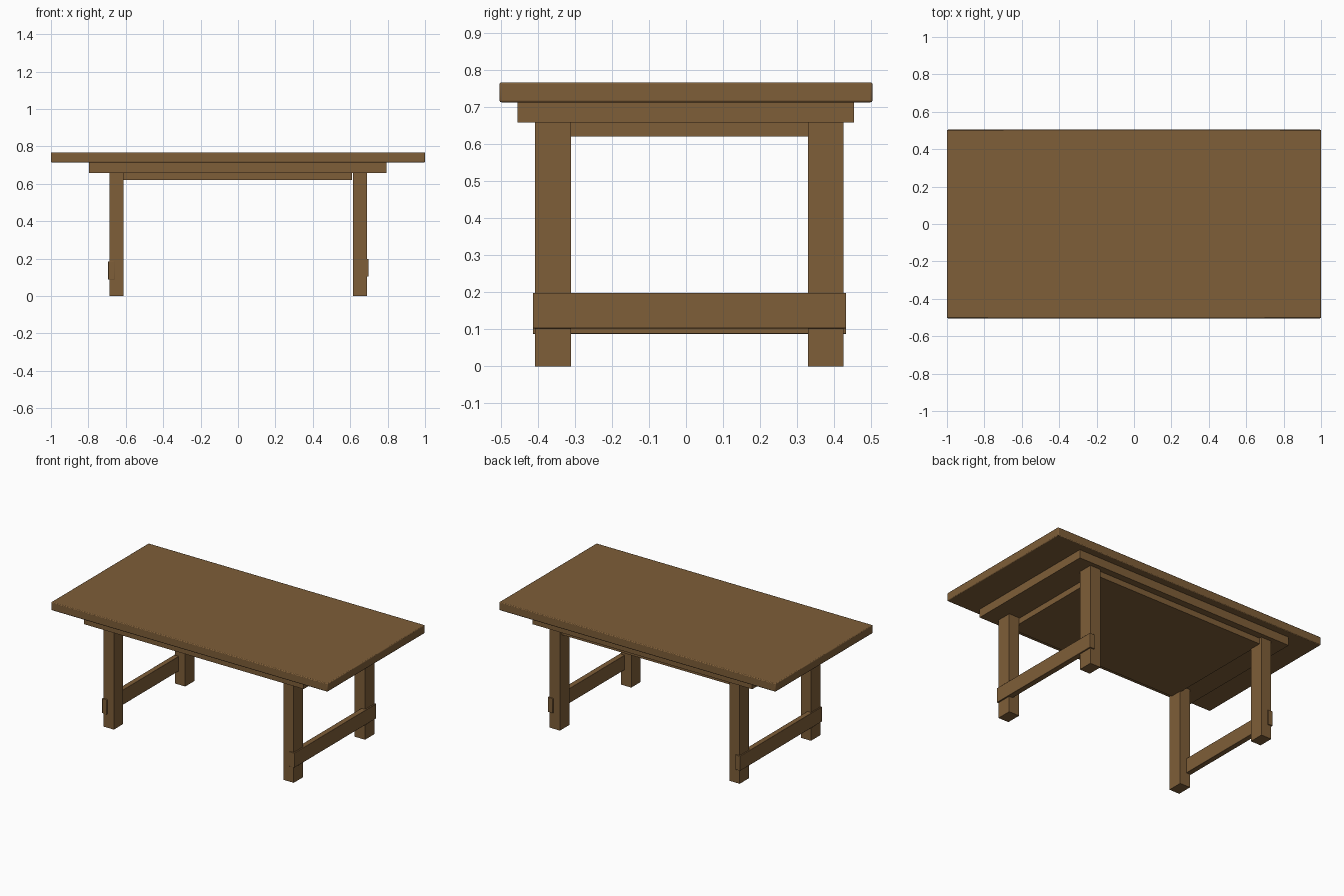
import bpy

if "Cube" in bpy.data.objects:
    bpy.data.objects.remove(bpy.data.objects["Cube"])

wood = bpy.data.materials.new("brown wood")
wood.diffuse_color = (0.21, 0.112, 0.040, 1)
wood.use_nodes = True
wood.node_tree.nodes["Principled BSDF"].inputs["Base Color"].default_value = wood.diffuse_color


def box(name, x, y, z, bevel=0.0):
    """Box from (min, max) pairs, with an optional small bevel."""
    bpy.ops.mesh.primitive_cube_add(
        size=1, location=[(a + b) / 2 for a, b in (x, y, z)])
    ob = bpy.context.object
    ob.name = name
    ob.scale = [b - a for a, b in (x, y, z)]
    bpy.ops.object.transform_apply(location=False, rotation=False, scale=True)
    ob.data.materials.append(wood)
    if bevel:
        mod = ob.modifiers.new("soft edge", 'BEVEL')
        mod.width = bevel
        mod.segments = 2
        bpy.ops.object.shade_smooth_by_angle()
    return ob


# Table top and the two stepped layers under it
box("table_top", (-1, 1), (-0.504, 0.504), (0.714, 0.768), 0.005)
box("apron", (-0.797, 0.793), (-0.455, 0.454), (0.659, 0.716))
box("under_panel", (-0.62, 0.61), (-0.388, 0.409), (0.621, 0.661))

# Legs and the end stretcher joining each pair
leg_y = {"front": (-0.408, -0.311), "back": (0.330, 0.426)}
leg_x = {"left": (-0.687, -0.613), "right": (0.614, 0.689)}
for side, x in leg_x.items():
    for end, y in leg_y.items():
        box(f"{end}_{side}_leg", x, y, (0, 0.661))
box("left_stretcher", (-0.694, -0.660), (-0.414, 0.433), (0.088, 0.185), 0.002)
box("right_stretcher", (0.662, 0.698), (-0.414, 0.433), (0.103, 0.199), 0.002)
